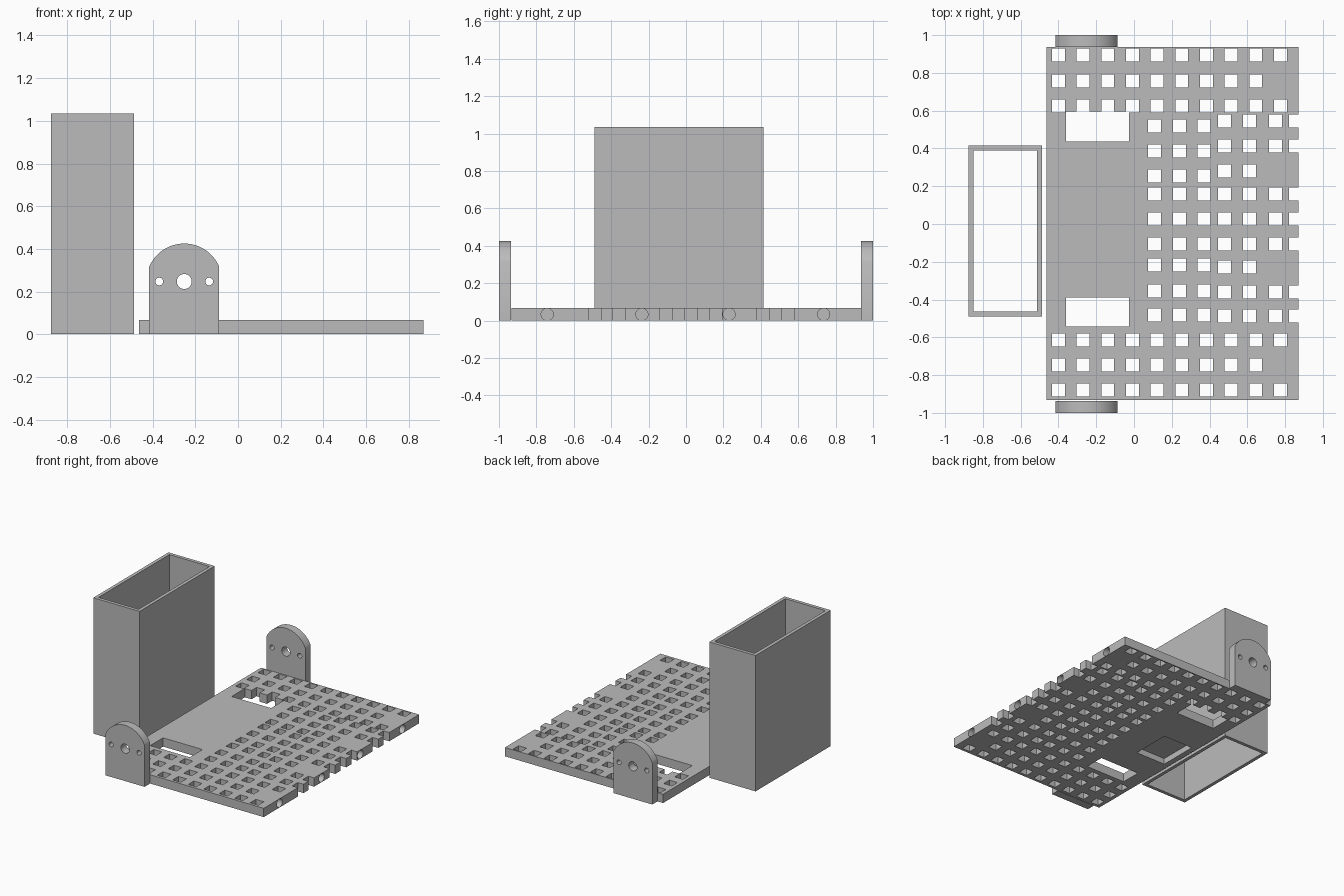
import bpy
import bmesh
import math
from mathutils import Matrix

cube = bpy.data.objects.get("Cube")
if cube:
    bpy.data.objects.remove(cube, do_unlink=True)

grey = bpy.data.materials.new("plain grey")
grey.use_nodes = True
grey.diffuse_color = (0.5, 0.5, 0.5, 1)
grey.node_tree.nodes["Principled BSDF"].inputs["Base Color"].default_value = (0.5, 0.5, 0.5, 1)

T = 0.067  # plate thickness


def make_object(name, bm):
    bmesh.ops.recalc_face_normals(bm, faces=bm.faces)
    mesh = bpy.data.meshes.new(name)
    bm.to_mesh(mesh)
    bm.free()
    mesh.materials.append(grey)
    obj = bpy.data.objects.new(name, mesh)
    bpy.context.collection.objects.link(obj)
    return obj


def add_box(bm, x0, x1, y0, y1, z0, z1):
    centre = ((x0 + x1) / 2, (y0 + y1) / 2, (z0 + z1) / 2)
    size = (x1 - x0, y1 - y0, z1 - z0, 1)
    bmesh.ops.create_cube(bm, size=1, matrix=Matrix.Translation(centre) @ Matrix.Diagonal(size))


def add_rod(bm, centre, radius, length, axis):
    turn = Matrix.Rotation(math.pi / 2, 4, "Y" if axis == "X" else "X")
    bmesh.ops.create_cone(bm, cap_ends=True, segments=32, radius1=radius, radius2=radius,
                          depth=length, matrix=Matrix.Translation(centre) @ turn)


def cut(obj, bm):
    cutter = make_object("cutter", bm)
    cutter.hide_render = True
    mod = obj.modifiers.new("cut", "BOOLEAN")
    mod.operation = "DIFFERENCE"
    mod.solver = "EXACT"
    mod.object = cutter
    bpy.ops.object.select_all(action="DESELECT")
    bpy.context.view_layer.objects.active = obj
    obj.select_set(True)
    bpy.ops.object.modifier_apply(modifier=mod.name)
    bpy.data.objects.remove(cutter, do_unlink=True)


def smooth(obj):
    bpy.ops.object.select_all(action="DESELECT")
    bpy.context.view_layer.objects.active = obj
    obj.select_set(True)
    bpy.ops.object.shade_smooth_by_angle(angle=math.radians(30))


# Perforated base plate
bm = bmesh.new()
add_box(bm, -0.463, 0.87, -0.933, 0.938, 0, T)
plate = make_object("base_plate", bm)

# Square holes: end bands, inner block, outer block with edge notches
holes = []
end_cols = [-0.4 + 0.1306 * i for i in range(10)]
for y in (0.894, 0.757, 0.624, -0.614, -0.746, -0.878):
    blocked = y in (0.757, -0.746)
    holes += [(x, y) for x in end_cols[:9 if blocked else 10]]

for y in (0.519, 0.386, 0.254, 0.159, 0.026, -0.106, -0.217, -0.354, -0.481):
    holes += [(x, y) for x in (0.108, 0.241, 0.371)]

for y in (0.545, 0.413, 0.28, 0.159, 0.026, -0.106, -0.228, -0.36, -0.487):
    blocked = y in (0.28, -0.228)
    holes += [(x, y) for x in ((0.479, 0.611) if blocked else (0.479, 0.611, 0.749, 0.855))]

h = 0.034
bm = bmesh.new()
for x, y in holes:
    add_box(bm, x - h, x + h, y - h, y + h, -0.1, 0.2)
cut(plate, bm)

# Two windows and the shallow pocket underneath
bm = bmesh.new()
add_box(bm, -0.36, -0.027, 0.437, 0.596, -0.15, 0.25)
add_box(bm, -0.36, -0.027, -0.543, -0.388, -0.15, 0.25)
add_box(bm, -0.42, -0.17, -0.17, 0.13, -0.1, 0.045)
cut(plate, bm)

# Screw bores in the notched edge
bm = bmesh.new()
for y in (-0.742, -0.236, 0.23, 0.736):
    add_rod(bm, (0.785, y, T / 2), 0.0325, 0.2, "X")
cut(plate, bm)
smooth(plate)

# Rounded mounting ears with one axle hole and two screw holes
EAR_X, EAR_Z, HALF, R = -0.252, 0.247, 0.164, 0.178
start = math.acos(HALF / R)
for name, y0 in (("front_ear", -1.0), ("back_ear", 0.936)):
    bm = bmesh.new()
    outline = [(EAR_X - HALF, 0), (EAR_X + HALF, 0)]
    for i in range(33):
        a = start + (math.pi - 2 * start) * i / 32
        outline.append((EAR_X + R * math.cos(a), EAR_Z + R * math.sin(a)))
    face = bm.faces.new([bm.verts.new((x, y0, z)) for x, z in outline])
    side = bmesh.ops.extrude_face_region(bm, geom=[face])["geom"]
    bmesh.ops.translate(bm, vec=(0, 0.064, 0),
                        verts=[v for v in side if isinstance(v, bmesh.types.BMVert)])
    ear = make_object(name, bm)
    bm = bmesh.new()
    for offset, radius in ((0, 0.035), (-0.117, 0.018), (0.117, 0.018)):
        add_rod(bm, (EAR_X + offset, y0 + 0.032, EAR_Z), radius, 0.2, "Y")
    cut(ear, bm)
    smooth(ear)

# Tall open sleeve
bm = bmesh.new()
add_box(bm, -0.877, -0.487, -0.49, 0.415, 0, 1.035)
sleeve = make_object("sleeve", bm)
bm = bmesh.new()
add_box(bm, -0.851, -0.513, -0.464, 0.389, -0.1, 1.2)
cut(sleeve, bm)
